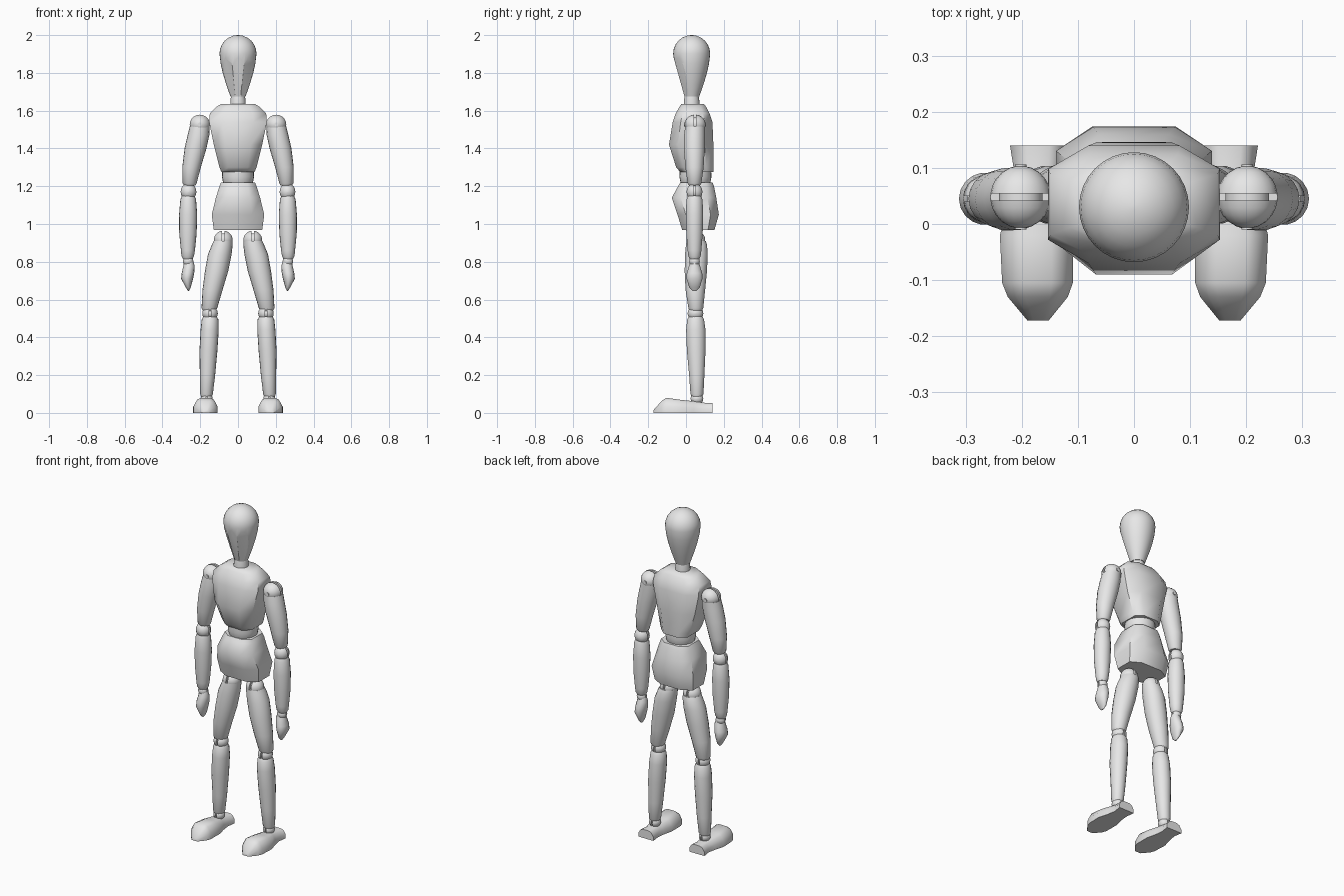
import bpy, bmesh, math
from mathutils import Vector

if "Cube" in bpy.data.objects:
    bpy.data.objects.remove(bpy.data.objects["Cube"])

grey = bpy.data.materials.new("light_grey")
grey.diffuse_color = (0.8, 0.8, 0.8, 1)
grey.use_nodes = True
grey.node_tree.nodes["Principled BSDF"].inputs["Base Color"].default_value = grey.diffuse_color
Y = 0.045  # depth of the limb centre line


def skin(bm, rings):
    """Join rings of points with quads and cap both ends."""
    loops = [[bm.verts.new(p) for p in r] for r in rings]
    n = len(loops[0])
    for a, b in zip(loops, loops[1:]):
        for i in range(n):
            j = (i + 1) % n
            bm.faces.new((a[i], a[j], b[j], b[i]))
    bm.faces.new(loops[0])
    bm.faces.new(loops[-1])


def finish(name, bm, mirror=False, angle=50):
    bmesh.ops.recalc_face_normals(bm, faces=bm.faces)
    me = bpy.data.meshes.new(name)
    bm.to_mesh(me)
    bm.free()
    me.materials.append(grey)
    ob = bpy.data.objects.new(name, me)
    bpy.context.collection.objects.link(ob)
    if mirror:
        m = ob.modifiers.new("Mirror", 'MIRROR')
        m.use_mirror_merge = False
    bpy.ops.object.select_all(action='DESELECT')
    ob.select_set(True)
    bpy.context.view_layer.objects.active = ob
    bpy.ops.object.shade_smooth_by_angle(angle=math.radians(angle))
    return ob


OCTAGON = [(1, .6), (.53, 1), (-.53, 1), (-1, .6), (-1, -.6), (-.53, -1), (.53, -1), (1, -.6)]


def circle(n):
    return [(math.cos(2 * math.pi * i / n), math.sin(2 * math.pi * i / n)) for i in range(n)]


def column(name, rows, outline, mirror=False):
    """Loft along z; each row is z, x0, x1, y0, y1."""
    bm = bmesh.new()
    skin(bm, [[((x0 + x1) / 2 + u * (x1 - x0) / 2, (y0 + y1) / 2 + v * (y1 - y0) / 2, z)
               for u, v in outline] for z, x0, x1, y0, y1 in rows])
    return finish(name, bm, mirror)


def joint(name, c, r, axis, gap=0.006, depth=0.72):
    """Ellipsoid ball with a groove around it, square to the axis (0 = x, 1 = y)."""
    g = gap / r[axis]
    half = [(math.sin(a), math.cos(a)) for a in [math.radians(d) for d in (88, 70, 52, 35, 20)]]
    half += [(g, math.sqrt(1 - g * g)), (g, depth)]
    prof = half + [(-t, s) for t, s in reversed(half)]
    rings = []
    for t, s in prof:
        ring = []
        for u, v in circle(20):
            p = (t, u * s, v * s) if axis == 0 else (u * s, t, v * s)
            ring.append([c[k] + p[k] * r[k] for k in range(3)])
        rings.append(ring)
    bm = bmesh.new()
    skin(bm, rings)
    return finish(name, bm, True)


# Head: egg with shallow facets on the face
prof = [(1.675, .04), (1.70, .049), (1.74, .063), (1.80, .081), (1.85, .092)]
prof += [(1.902 + .098 * math.sin(a), .098 * math.cos(a))
         for a in [math.radians(d) for d in (0, 15, 30, 45, 60, 75, 87)]]
bm = bmesh.new()
skin(bm, [[(u * r, .03 + v * r, z) for u, v in circle(32)] for z, r in prof])
for deg in (-40, 0, 40):
    a = math.radians(deg)
    d = Vector((math.sin(a), -math.cos(a), 0))
    res = bmesh.ops.bisect_plane(bm, geom=bm.verts[:] + bm.edges[:] + bm.faces[:], clear_outer=True,
                                 plane_co=Vector((0, .03, 1.85)) + d * .087,
                                 plane_no=(d - Vector((0, 0, .28))).normalized())
    bmesh.ops.holes_fill(bm, edges=[e for e in bm.edges if e.is_boundary], sides=0)
finish("head", bm, angle=19)

# Neck, chest, waist and pelvis
column("neck", [(z, -r, r, .03 - r, .03 + r) for z, r in ((1.61, .042), (1.66, .04), (1.69, .034))], circle(20))
column("chest", [(z, -w, w, a, b) for z, w, a, b in (
    (1.275, .088, -.03, .145), (1.30, .098, -.052, .146), (1.42, .128, -.09, .145),
    (1.54, .153, -.07, .14), (1.585, .149, -.055, .125), (1.62, .115, -.035, .107),
    (1.635, .09, -.025, .095))], OCTAGON)
column("waist", [(z, -w, w, .05 - w, .05 + w) for z, w in (
    (1.20, .072), (1.225, .08), (1.25, .085), (1.285, .083))], circle(24))
column("pelvis", [(z, -w, w, a, b) for z, w, a, b in (
    (.967, .128, -.02, .15), (1.05, .139, -.045, .174), (1.14, .117, -.075, .16),
    (1.20, .098, -.042, .148), (1.22, .09, -.03, .14))], OCTAGON)

# Arms
joint("shoulder_joint", (.202, Y + .003, 1.527), (.054, .056, .052), 1)
pin = bmesh.new()
skin(pin, [[(.202 + u * .01, y, 1.527 + v * .01) for u, v in circle(10)] for y in (-.01, .106)])
finish("shoulder_pin", pin, True)
column("upper_arm", [
    (1.205, .225, .285, .015, .075), (1.215, .219, .293, .008, .082), (1.30, .197, .295, -.004, .094),
    (1.40, .167, .283, -.012, .1), (1.47, .152, .267, -.011, .101), (1.515, .150, .256, -.005, .101)],
    circle(18), True)
joint("elbow_joint", (.262, Y, 1.17), (.042, .042, .046), 1, .005)
column("forearm", [
    (.815, .24, .292, .02, .07), (.83, .233, .299, .012, .078), (.86, .228, .302, .008, .082),
    (.95, .219, .311, .001, .089), (1.05, .216, .312, -.002, .092), (1.13, .222, .305, .002, .088),
    (1.15, .23, .297, .01, .08)], circle(18), True)
joint("wrist_joint", (.264, Y, .803), (.028, .028, .03), 1, .004)
column("hand", [
    (.645, .259, .265, .035, .055), (.665, .25, .277, .016, .074), (.71, .238, .301, .002, .088),
    (.74, .232, .298, .003, .087), (.775, .229, .29, .014, .076), (.80, .235, .286, .022, .068)],
    circle(14), True)

# Legs
joint("hip_joint", (.078, .052, .915), (.05, .05, .05), 0)
column("thigh", [
    (.54, .118, .185, .02, .085), (.555, .11, .193, .012, .092), (.65, .082, .188, -.003, .102),
    (.75, .052, .175, -.008, .112), (.84, .034, .159, -.006, .116), (.89, .028, .138, -.001, .112),
    (.91, .028, .128, .002, .105)], circle(18), True)
joint("knee_joint", (.148, Y + .005, .527), (.041, .042, .04), 0, .005)
column("shin", [
    (.085, .14, .195, .03, .085), (.10, .133, .2, .023, .093), (.20, .121, .202, .016, .098),
    (.33, .109, .204, .004, .104), (.44, .102, .198, .0, .104), (.495, .104, .192, .006, .096),
    (.51, .112, .184, .014, .088)], circle(18), True)
joint("ankle_joint", (.166, .058, .075), (.032, .034, .032), 0, .004)

# Feet: flat soles, broad forefoot with a wedge toe
bm = bmesh.new()
rings = []
for y, x0, x1, h in ((.14, .12, .221, .052), (.09, .127, .213, .054), (.04, .122, .222, .062),
                     (-.02, .108, .239, .068), (-.105, .109, .235, .08), (-.13, .118, .225, .062),
                     (-.172, .152, .19, .015)):
    i = (x1 - x0) * .15
    rings.append([(x0, y, 0), (x0, y, h * .45), (x0 + i, y, h * .88), (x0 + 2 * i, y, h),
                  (x1 - 2 * i, y, h), (x1 - i, y, h * .88), (x1, y, h * .45), (x1, y, 0)])
skin(bm, rings)
finish("foot", bm, True)
